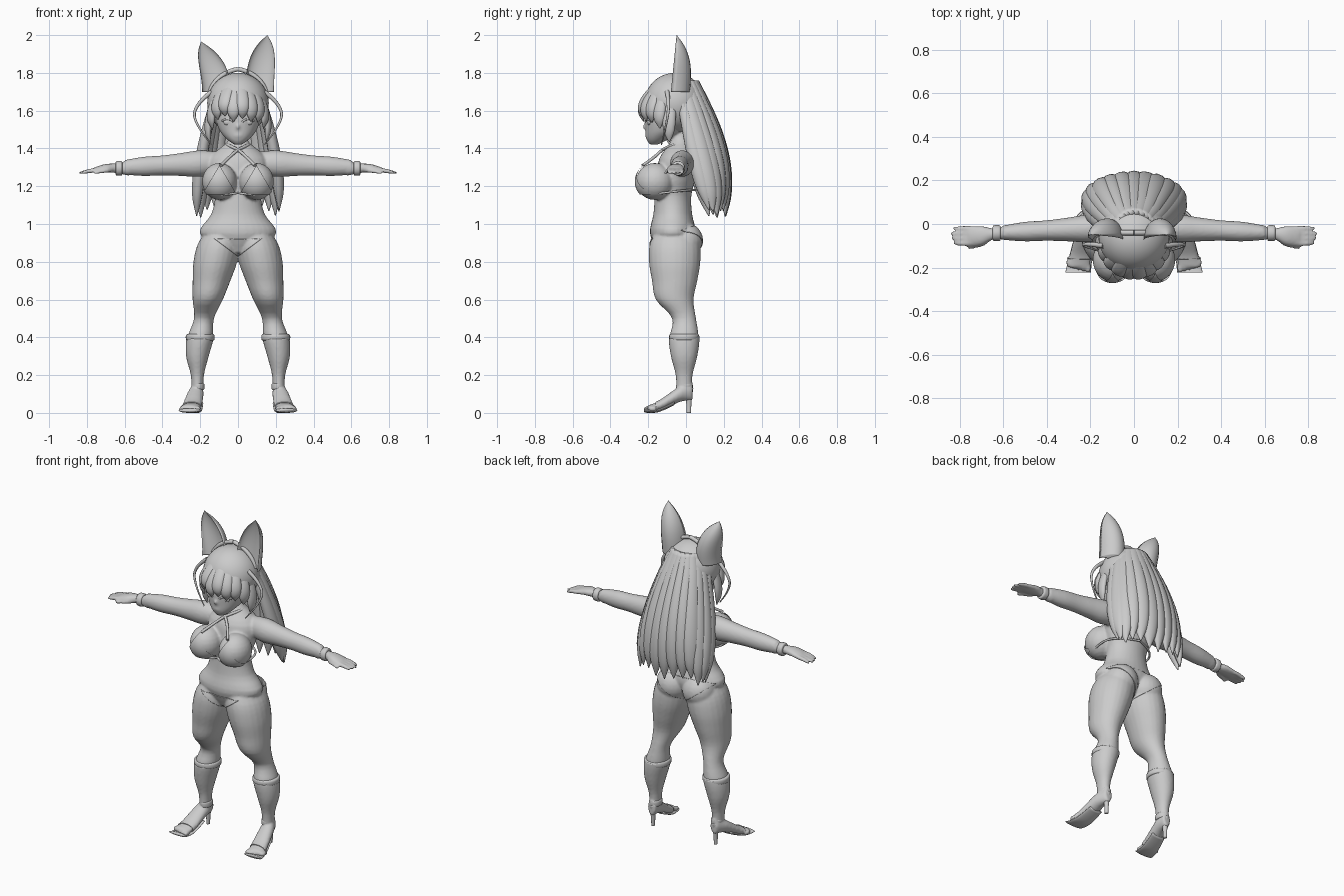
import bpy, bmesh, math, random
from mathutils import Vector, Matrix

random.seed(4)
cube = bpy.data.objects.get("Cube")
if cube:
    bpy.data.objects.remove(cube, do_unlink=True)

GREY = (.6, .6, .6, 1)
grey = bpy.data.materials.new("plain grey")
grey.use_nodes = True
grey.diffuse_color = GREY
grey.node_tree.nodes["Principled BSDF"].inputs["Base Color"].default_value = GREY
SIDES = (1, -1)


def finish(name, bm):
    bmesh.ops.recalc_face_normals(bm, faces=bm.faces)
    for face in bm.faces:
        face.smooth = True
    mesh = bpy.data.meshes.new(name)
    bm.to_mesh(mesh)
    bm.free()
    mesh.materials.append(grey)
    ob = bpy.data.objects.new(name, mesh)
    bpy.context.collection.objects.link(ob)
    return ob


def spline(rings, steps=4):
    out = []
    for i in range(len(rings) - 1):
        before, start, end = rings[max(i - 1, 0)], rings[i], rings[i + 1]
        after = rings[min(i + 2, len(rings) - 1)]
        for s in range(steps):
            t = s / steps
            out.append([b + t / 2 * (c - a + t * (2*a - 5*b + 4*c - d + t * (3*(b - c) + d - a)))
                        for a, b, c, d in zip(before, start, end, after)])
    return out + [list(rings[-1])]


def loft(bm, rings, axis="z", side=1, seg=24, rot=0, hollow=False):
    """Closed tube through rings (x, y, z, half width, half depth)."""
    loops = []
    turn = Matrix.Rotation(-rot, 2)
    for x, y, z, width, depth in spline(rings):
        loop = []
        for k in range(seg):
            angle = math.tau * k / seg
            u, v = max(width, .002) * math.cos(angle), max(depth, .002) * math.sin(angle)
            if hollow and v < 0:
                v *= -.4
            u, v = turn @ Vector((u, v))
            move = {"z": (u, v, 0), "x": (0, u, v), "y": (u, 0, v)}[axis]
            loop.append(bm.verts.new((side * (x + move[0]), y + move[1], z + move[2])))
        loops.append(loop)
    for low, high in zip(loops, loops[1:]):
        for k in range(seg):
            n = (k + 1) % seg
            bm.faces.new((low[k], low[n], high[n], high[k]))
    bm.faces.new(loops[0][::-1])
    bm.faces.new(loops[-1])


def ball(bm, centre, radii, seg=24):
    place = Matrix.Translation(centre) @ Matrix.Diagonal((*radii, 1))
    bmesh.ops.create_uvsphere(bm, u_segments=seg, v_segments=seg // 2, radius=1, matrix=place)


def trim(bm, point, normal):
    bmesh.ops.bisect_plane(bm, geom=bm.verts[:] + bm.edges[:] + bm.faces[:],
                           plane_co=point, plane_no=normal, clear_outer=True)


def tube(name, points, radius, tip=1):
    curve = bpy.data.curves.new(name, "CURVE")
    curve.dimensions, curve.bevel_depth, curve.use_fill_caps = "3D", radius, True
    for side in SIDES:
        line = curve.splines.new("NURBS")
        line.points.add(len(points) - 1)
        line.use_endpoint_u, line.order_u = True, 3
        for i, (x, y, z) in enumerate(points):
            line.points[i].co = (side * x, y, z, 1)
            line.points[i].radius = 1 + (tip - 1) * i / (len(points) - 1)
    curve.materials.append(grey)
    bpy.context.collection.objects.link(bpy.data.objects.new(name, curve))


def band(bm, centre, width, depth, height, axis, side):
    """Rounded cuff around a limb."""
    rings = []
    for step, swell in ((-1, .8), (-.7, 1), (.7, 1), (1, .8)):
        x, y, z = centre
        shift = step * height
        x, z = (x + shift, z) if axis == "x" else (x, z + shift)
        rings.append((x, y, z, width * swell, depth * swell))
    loft(bm, rings, axis, side)


def leg_ring(i, radius):
    z = (i + 1) / 10
    thigh = z > .55
    return (min(.28 - z / 5, .215), -.06 if thigh else -.01, z, radius, radius + (.02 if thigh else .01))


def torso_ring(i, width):
    z = .85 + i / 10
    y = min(max(-.07, z / 6 - .26), -.03)
    return (0, y, z, width, min(.06 + width * .3, width))


def arm_ring(i, radius):
    x = (i + 1) / 10
    return (x, -.01 - x / 20, 1.33 - x / 20, radius, radius + .006)


def foot_ring(t):
    z = .025 + .045 * (math.cos(math.pi * t) + 1)
    return (.213 + .04 * t, .03 - .23 * t, z, .02 + .032 * math.sqrt(t), .044 - .028 * t)


# Body: overlapping lofts fused into one skin
quarters = [i / 4 for i in range(5)]
bm = bmesh.new()
loft(bm, [torso_ring(*r) for r in enumerate((.08, .203, .143, .122, .148, .15, .045, .045))], seg=32)
loft(bm, [(0, y, z, r, r) for y, z, r in ((-.17, 1.42, .02), (-.15, 1.45, .06), (-.115, 1.5, .1),
                                         (-.095, 1.58, .12), (-.08, 1.7, .1))], seg=32)
ball(bm, (0, -.215, 1.515), (.01, .014, .014))
ball(bm, (0, -.208, 1.468), (.022, .01, .006))
for side in SIDES:
    loft(bm, [leg_ring(*r) for r in enumerate((.026, .03, .055, .067, .053, .08, .1, .116, .11, .06))], side=side)
    loft(bm, [foot_ring(t) for t in quarters], "y", side)
    for i in range(5):
        ball(bm, (side * (.21 + i * .022), i * .006 - .2, .022), (.013, .025, .015), 12)
    loft(bm, [arm_ring(*r) for r in enumerate((.05, .064, .055, .047, .045, .033))], "x", side)
    loft(bm, [(.58, -.04, 1.295, .035, .04), (.64, -.045, 1.295, .025, .026),
              (.7, -.053, 1.295, .044, .023), (.76, -.055, 1.285, .043, .015)], "x", side)
    for i in range(4):
        y, tip = -.02 - i * .023, .845 - .01 * abs(i - 1.3)
        loft(bm, [(x, y, z, r, r) for x, z, r in ((.72, 1.29, .012), (.79, 1.28, .012), (tip, 1.27, .007))],
             "x", side, 12)
    loft(bm, [(.66 + t / 10, -.06 - .05 * math.sqrt(t), 1.29 - t / 50, .016 - t / 120, .015 - t / 120)
              for t in quarters], "x", side, 12)
    ball(bm, (side * .098, -.165, 1.225), (.092, .1, .098))
    ball(bm, (side * .09, -.005, .91), (.095, .092, .095))
body = finish("body", bm)
fuse = body.modifiers.new("fuse", "REMESH")
fuse.mode, fuse.voxel_size, fuse.use_smooth_shade = "VOXEL", .0075, True
soften = body.modifiers.new("soften", "SMOOTH")
soften.factor, soften.iterations = .5, 4


# Fitted clothes: trimmed copies of the skin, pushed outward
def fitted(name, planes, push):
    bm = bmesh.new()
    skin = body.evaluated_get(bpy.context.evaluated_depsgraph_get())
    bm.from_mesh(skin.to_mesh())
    skin.to_mesh_clear()
    for point, normal in planes:
        trim(bm, point, normal)
    bm.normal_update()
    for vert, normal in [(v, v.normal.copy()) for v in bm.verts]:
        vert.co += normal * push
    ob = finish(name, bm)
    ob.modifiers.new("cloth", "SOLIDIFY").thickness = push


bpy.context.view_layer.update()
fitted("bikini_bottom", [((0, 0, .975), (0, -.3, 1))]
       + [((s * .03, 0, .85), (s * .6, 0, -.8)) for s in SIDES], .004)
fitted("boots", [((0, 0, .4), (0, -.1, 1)), ((0, -.16, 0), (0, -1, 0))], .005)

# Bikini cups: spheres cut to triangles
for name, side in zip(("left_cup", "right_cup"), SIDES):
    centre = Vector((side * .098, -.167, 1.225))
    bm = bmesh.new()
    ball(bm, centre, (.097, .104, .103), 40)
    trim(bm, centre - Vector((0, .02, 0)), (0, 1, 0))
    trim(bm, centre - Vector((0, 0, .07)), (0, 0, -1))
    for edge in SIDES:
        trim(bm, centre + Vector((edge * .045, 0, .01)), (edge * .85, 0, .5))
    finish(name, bm)
tube("halter_strap", [(.09, -.23, 1.31), (.05, -.17, 1.35), (0, -.125, 1.395),
                      (-.06, -.07, 1.42), (-.06, 0, 1.42), (0, .02, 1.42)], .008)
tube("chest_strap", [(0, -.2, 1.165), (.09, -.25, 1.15), (.17, -.15, 1.16),
                     (.15, 0, 1.18), (0, .05, 1.18)], .006)

# Heels, soles and cuffs
heels, soles, cuffs = bmesh.new(), bmesh.new(), bmesh.new()
for side in SIDES:
    loft(heels, [(.214, .015, .13 * t, .01 + .014 * t * t, .012 + .012 * t * t) for t in quarters], side=side)
    sole = [foot_ring(t) for t in (.4, .6, .8, 1, 1.1)]
    loft(soles, [(x, y, max(z - depth, .01), width + .005, .01) for x, y, z, width, depth in sole], "y", side)
    band(cuffs, (.2, -.01, .4), .075, .078, .018, "z", side)
    band(cuffs, (.212, -.008, .14), .034, .043, .018, "z", side)
    band(cuffs, (.63, -.042, 1.295), .036, .038, .018, "x", side)
    ball(cuffs, (side * .215, -.065, .34), (.035, .014, .035))
finish("heels", heels)
finish("soles", soles)
finish("cuffs", cuffs)

# Eyes
bm = bmesh.new()
for side in SIDES:
    ball(bm, (side * .052, -.194, 1.54), (.025, .012, .018))
finish("eyes", bm)
tube("eyelids", [(.022, -.215, 1.54), (.05, -.214, 1.567), (.085, -.185, 1.545)], .005)


# Hair: cap, long back locks, fringe
def lock(bm, turn, top, end, shape, width, depth):
    """Tapered strand; shape(t) gives its centre line y, its sweep in x and y and its fullness."""
    rings = []
    for i in range(9):
        t = i / 8
        y, sweep_x, sweep_y, full = shape(t)
        full *= 1.05 - t ** 6
        rings.append((math.sin(turn) * sweep_x, y + math.cos(turn) * sweep_y,
                      top + (end - top) * t, width * full, depth * full))
    loft(bm, rings, rot=turn, seg=12)


def back_shape(t):
    return (.16 * t - .03, .08 + .14 * math.sin(math.pi / 2 * t) ** .8,
            .08 + .06 * math.sin(math.pi * t), .6 + .9 * t)


def fringe_shape(t):
    radius = .05 + .12 * math.sin(2 * t)
    return -.06, radius * .95, radius * 1.05, .6 + .6 * t


bm = bmesh.new()
ball(bm, (0, -.06, 1.64), (.163, .16, .16), 40)
finish("hair_cap", bm)

bm = bmesh.new()
for i in range(-6, 7):
    lock(bm, math.radians(16 * i), 1.76, 1.03 + random.uniform(0, .05), back_shape,
         .042 * random.uniform(.9, 1.1), .029)
finish("back_hair", bm)

bm = bmesh.new()
for i in range(10):
    across = i / 4.5 - 1
    end = 1.56 - .13 * abs(across) ** 3 + random.uniform(-.02, .02)
    lock(bm, math.pi + across * 1.4, 1.785, end, fringe_shape, .037, .02)
finish("fringe", bm)
tube("side_strands", [(.14, -.1, 1.7), (.22, -.09, 1.64), (.24, -.1, 1.54), (.14, -.13, 1.42)], .012, .25)
tube("nape_strands", [(.13, -.02, 1.66), (.17, 0, 1.5), (.2, .05, 1.3)], .022, .25)
tube("hair_band", [(.15, -.04, 1.7), (.11, -.04, 1.8), (0, -.04, 1.82)], .012)

# Ears: hollow cones, each leaning its own way
for name, side, tip_x, tip_z in (("left_ear", 1, .155, 2), ("right_ear", -1, .195, 1.965)):
    bm = bmesh.new()
    rings = []
    for i in range(9):
        t = i / 8
        rings.append((.115 + (tip_x - .115) * t * t, .03 * t - .08, 1.7 + (tip_z - 1.7) * t,
                      .075 * (1 - t ** 4), .1 * (1 - t ** 3)))
    loft(bm, rings, side=side, hollow=True)
    finish(name, bm)
